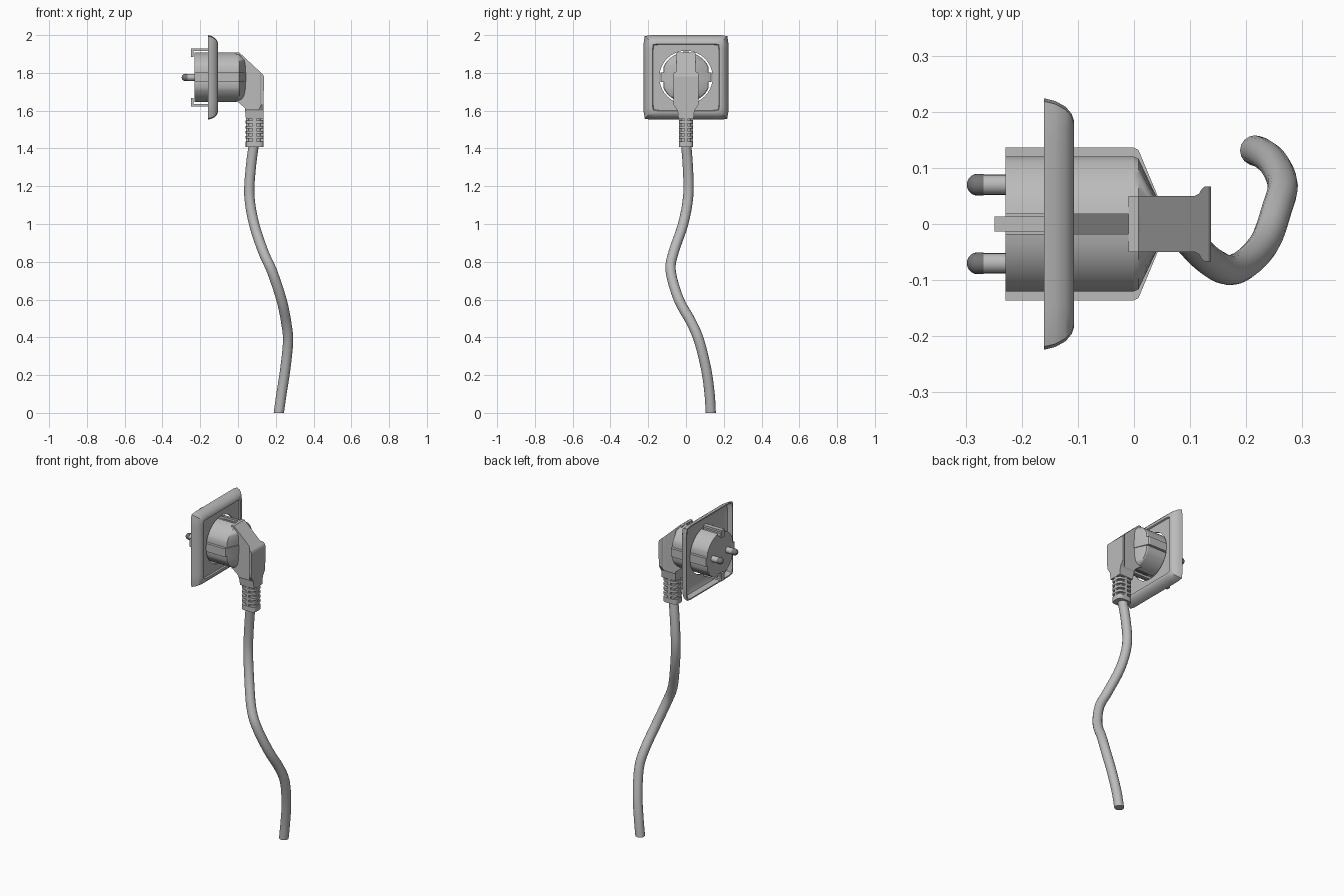
import bpy, bmesh, math
from mathutils import Vector

cube = bpy.data.objects.get("Cube")
if cube:
    bpy.data.objects.remove(cube, do_unlink=True)

CZ = 1.776  # height of the plug axis


def material(name, value):
    m = bpy.data.materials.new(name)
    m.use_nodes = True
    m.diffuse_color = (value, value, value, 1)
    m.node_tree.nodes["Principled BSDF"].inputs["Base Color"].default_value = m.diffuse_color
    return m


GREY = material("light grey", 0.5)
DARK = material("dark grey", 0.18)


def finish(name, bm, mat=GREY, smooth=True):
    bmesh.ops.recalc_face_normals(bm, faces=bm.faces)
    me = bpy.data.meshes.new(name)
    bm.to_mesh(me)
    bm.free()
    ob = bpy.data.objects.new(name, me)
    bpy.context.collection.objects.link(ob)
    me.materials.append(mat)
    if smooth:
        bpy.ops.object.select_all(action="DESELECT")
        ob.select_set(True)
        bpy.context.view_layer.objects.active = ob
        bpy.ops.object.shade_smooth_by_angle(angle=math.radians(35))
    return ob


def loft(name, rings, mat=GREY, closed=False, smooth=True):
    """Skin a list of equal-length point rings; cap the ends or join them."""
    bm = bmesh.new()
    rows = [[bm.verts.new(p) for p in ring] for ring in rings]
    pairs = list(zip(rows, rows[1:])) + ([(rows[-1], rows[0])] if closed else [])
    for a, b in pairs:
        for i in range(len(a)):
            j = (i + 1) % len(a)
            bm.faces.new((a[i], a[j], b[j], b[i]))
    if not closed:
        bm.faces.new(rows[0])
        bm.faces.new(rows[-1])
    return finish(name, bm, mat, smooth)


def box(name, lo, hi, mat=GREY):
    rings = [[(x, lo[1], lo[2]), (x, hi[1], lo[2]), (x, hi[1], hi[2]), (x, lo[1], hi[2])]
             for x in (lo[0], hi[0])]
    return loft(name, rings, mat, smooth=False)


def ring_x(x, half, power=2, count=64):
    """Ring facing x: power 2 is a circle, high powers a rounded square."""
    pts = []
    for i in range(count):
        a = math.tau * i / count
        c, s = math.cos(a), math.sin(a)
        r = half / (abs(c) ** power + abs(s) ** power) ** (1 / power)
        pts.append((x, r * c, CZ + r * s))
    return pts


# Wall plate: hollow rounded square frame with recessed panel and round hole
plate = [(-0.16, 0.224, 28), (-0.14, 0.219, 28), (-0.122, 0.209, 28), (-0.111, 0.196, 28),
         (-0.107, 0.184, 28), (-0.107, 0.178, 28), (-0.115, 0.174, 28), (-0.115, 0.141, 2),
         (-0.125, 0.141, 2), (-0.125, 0.18, 28), (-0.135, 0.205, 28), (-0.16, 0.217, 28)]
loft("wall_plate", [ring_x(*p) for p in plate], closed=True)


# Plug body: round outline with flattened sides, side ridges and earth grooves
def outline(groove):
    r, flat, w = 0.132, 0.12, 0.018
    a0, a1 = math.asin(w / r), math.asin(flat / r)
    q = [(w, groove)]
    q += [(r * math.sin(a), r * math.cos(a)) for a in [a0 + (a1 - a0) * i / 8 for i in range(9)]]
    q += [(flat, 0.025), (0.136, 0.025)]
    right = q + [(y, -z) for y, z in reversed(q)]
    return right + [(-y, -z) for y, z in right]


loft("plug_body", [[(x, y, CZ + z) for y, z in outline(0.115)] for x in (-0.229, 0.0)])
plain = outline(0.1315)
loft("plug_taper", [[(0, y, CZ + z) for y, z in plain],
                    [(0.008, y * 0.97, CZ + z) for y, z in plain],
                    [(0.042, y * 0.37, CZ + min(z, 0.095)) for y, z in plain]])

# Earth contacts, mirrored top and bottom
for side, label in ((1, "top"), (-1, "bottom")):
    def span(name, x0, x1, w, z0, z1, mat=GREY):
        a, b = sorted((CZ + side * z0, CZ + side * z1))
        box(label + name, (x0, -w, a), (x1, w, b), mat)
    span("_contact_strip", -0.107, 0.0, 0.0175, 0.112, 0.118, DARK)
    span("_contact_bar", -0.249, -0.125, 0.013, 0.141, 0.154)
    span("_contact_hook", -0.249, -0.236, 0.013, 0.108, 0.154)

# Pins with darker rounded tips
for y, label in ((0.07, "left"), (-0.07, "right")):
    def pin_ring(x, r):
        return [(x, y + r * math.cos(a), CZ + r * math.sin(a))
                for a in [math.tau * i / 20 for i in range(20)]]
    loft(label + "_pin", [pin_ring(-0.22, 0.018), pin_ring(-0.272, 0.018)])
    tip = [(-0.268, 0.019)] + [(-0.279 - 0.019 * math.sin(t), 0.0195 * math.cos(t))
                               for t in [i * 0.3 for i in range(6)]]
    loft(label + "_pin_tip", [pin_ring(*p) for p in tip], DARK)


# Neck: intersection of the plan, side and end silhouettes
def prism(name, pts, axis, lo, hi):
    def place(p, d):
        v = list(p)
        v.insert(axis, d)
        return tuple(v)
    return loft(name, [[place(p, d) for p in pts] for d in (lo, hi)], smooth=False)


def mirrored(half):
    return half + [(-a, b) for a, b in reversed(half)]


side_pts = [(-0.01, 1.907), (0.008, 1.907), (0.133, 1.79), (0.137, 1.78), (0.135, 1.555),
            (0.042, 1.555), (0.036, 1.615), (0.0, 1.645), (-0.01, 1.645)]
plan_half = [(0.05, -0.02), (0.05, 0.108), (0.054, 0.116), (0.063, 0.121), (0.067, 0.127),
             (0.067, 0.14)]
plan_pts = [(x, y) for y, x in mirrored(plan_half)]
end_pts = mirrored([(0.068, 1.95), (0.068, 1.635), (0.045, 1.6), (0.039, 1.55)])
neck = prism("plug_neck", side_pts, 1, -0.1, 0.1)
for cutter in (prism("neck_plan_cutter", plan_pts, 2, 1.5, 2.0),
               prism("neck_end_cutter", end_pts, 0, -0.05, 0.2)):
    mod = neck.modifiers.new("trim", "BOOLEAN")
    mod.operation = "INTERSECT"
    mod.solver = "EXACT"
    mod.object = cutter
    cutter.hide_render = True
bpy.context.view_layer.update()
trimmed = bpy.data.meshes.new_from_object(neck.evaluated_get(bpy.context.evaluated_depsgraph_get()))
neck.modifiers.clear()
neck.data = trimmed
for ob in [o for o in bpy.data.objects if o.name.endswith("_cutter")]:
    bpy.data.objects.remove(ob, do_unlink=True)


# Strain relief: core, ribs, spines and end collar
def oval(name, z0, z1, rx, ry):
    pts = []
    for i in range(32):
        a = math.tau * i / 32
        c, s = math.cos(a), math.sin(a)
        k = (c ** 4 + s ** 4) ** -0.25
        pts.append((0.088 + rx * k * c, ry * k * s))
    return loft(name, [[(x, y, z) for x, y in pts] for z in (z0, z1)])


oval("relief_core", 1.42, 1.56, 0.032, 0.026)
oval("relief_collar", 1.408, 1.438, 0.047, 0.038)
for i in range(4):
    z = 1.452 + i * 0.027
    oval("relief_rib", z, z + 0.014, 0.047, 0.038)
box("relief_side_spine", (0.078, -0.037, 1.42), (0.098, 0.037, 1.56))
box("relief_front_spine", (0.042, -0.009, 1.42), (0.134, 0.009, 1.56))

# Cable: smooth path swept with a round section
path = [(0.085, 0.0, 1.43), (0.068, 0.01, 1.3), (0.06, 0.012, 1.15), (0.085, -0.015, 1.0),
        (0.135, -0.066, 0.85), (0.18, -0.081, 0.75), (0.23, -0.038, 0.6), (0.255, 0.028, 0.48),
        (0.265, 0.07, 0.38), (0.25, 0.107, 0.23), (0.23, 0.125, 0.1), (0.216, 0.131, 0.0)]
P = [Vector(p) for p in path]
P = [2 * P[0] - P[1]] + P + [2 * P[-1] - P[-2]]
line = []
for a, b, c, d in zip(P, P[1:], P[2:], P[3:]):
    for k in range(4):
        t = k / 4
        line.append(0.5 * (2 * b + (c - a) * t + (2 * a - 5 * b + 4 * c - d) * t * t
                           + (3 * b - a - 3 * c + d) * t ** 3))
line.append(P[-2])
rings = []
for i, p in enumerate(line):
    t = (line[min(i + 1, len(line) - 1)] - line[max(i - 1, 0)]).normalized()
    if i == len(line) - 1:
        t = Vector((0, 0, -1))
    u = Vector((0, 1, 0)).cross(t).normalized()
    v = t.cross(u)
    rings.append([p + 0.027 * (math.cos(a) * u + math.sin(a) * v)
                  for a in [math.tau * k / 16 for k in range(16)]])
loft("cable", rings)
